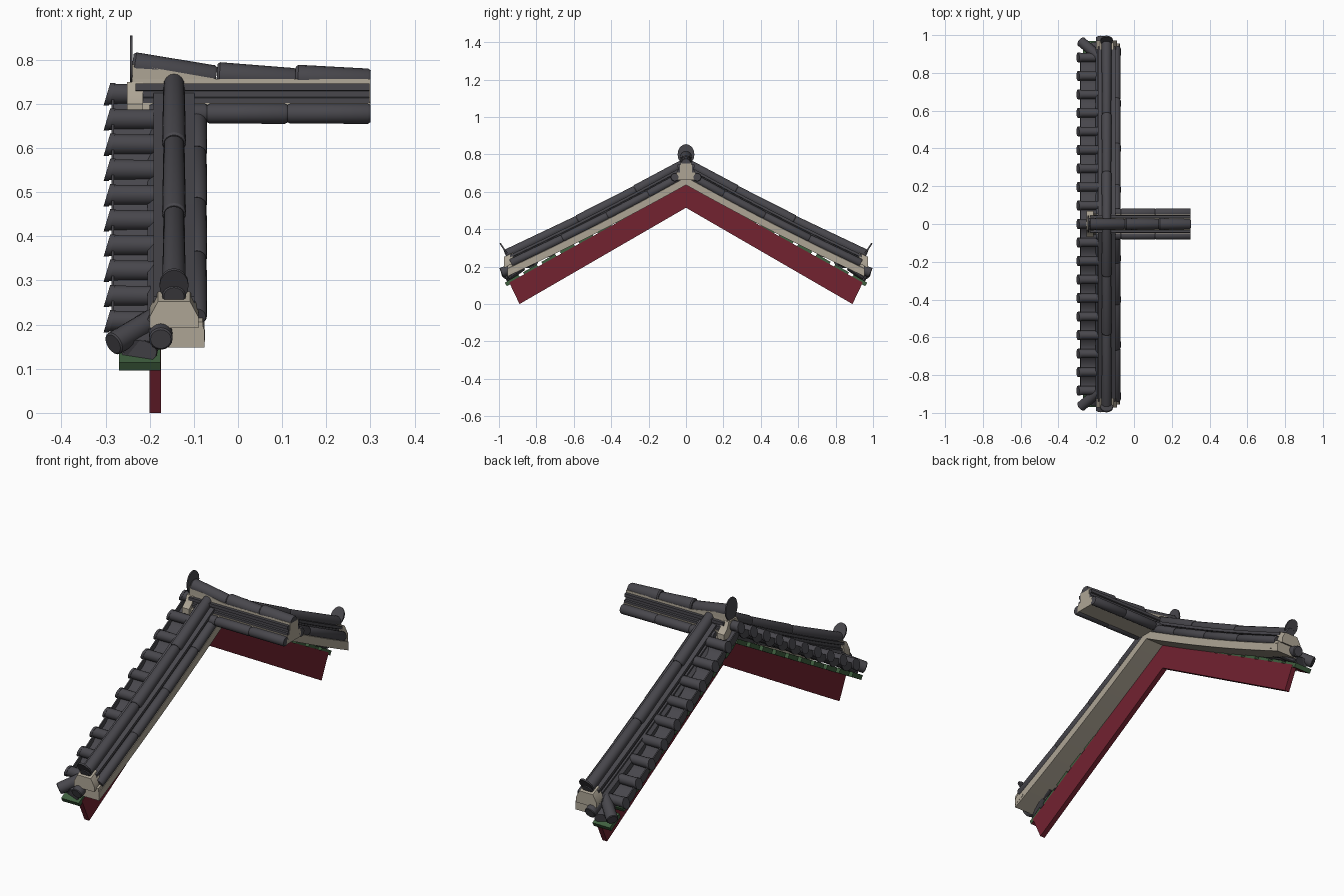
import bpy, bmesh, math
from mathutils import Vector as V

if "Cube" in bpy.data.objects:
    bpy.data.objects.remove(bpy.data.objects["Cube"])


def material(name, rgb):
    m = bpy.data.materials.new(name)
    m.diffuse_color = (*rgb, 1)
    m.use_nodes = True
    m.node_tree.nodes["Principled BSDF"].inputs["Base Color"].default_value = m.diffuse_color
    return m


GREY = material("slate grey", (0.065, 0.063, 0.073))
CREAM = material("cream plaster", (0.42, 0.375, 0.30))
RED = material("dark red paint", (0.17, 0.016, 0.03))
GREEN = material("dark green paint", (0.05, 0.115, 0.05))
parts = {}


def loft(name, mat, rings):
    """Skin closed rings of points, cap both ends, and add to the named part."""
    bm = parts.setdefault(name, (bmesh.new(), mat))[0]
    vs = [[bm.verts.new(p) for p in r] for r in rings]
    n = len(vs[0])
    for a, b in zip(vs, vs[1:]):
        for i in range(n):
            j = (i + 1) % n
            bm.faces.new((a[i], a[j], b[j], b[i]))
    bm.faces.new(vs[0])
    bm.faces.new(vs[-1])


def ring(c, axis, rx, rz, n=16):
    """Ellipse around c, facing along axis."""
    axis = V(axis).normalized()
    side = axis.cross(V((0, 0, 1))).normalized()
    up = side.cross(axis)
    return [V(c) + side * rx * math.cos(2 * math.pi * i / n)
            + up * rz * math.sin(2 * math.pi * i / n) for i in range(n)]


def tube(name, p, q, r0, r1, lip=0.006):
    """Round tile from p to q with softened ends."""
    p, q = V(p), V(q)
    d = (q - p).normalized()
    loft(name, GREY, [ring(p, d, r0 * .86, r0 * .86), ring(p + d * lip, d, r0, r0),
                      ring(q - d * lip, d, r1, r1), ring(q, d, r1 * .86, r1 * .86)])


def plate(name, c, axis, rx, rz, t=0.008):
    c, a = V(c), V(axis).normalized()
    loft(name, GREY, [ring(c, a, rx, rz), ring(c + a * t, a, rx, rz)])


def curve(y):
    """Height drop of the gable ridge, lifting softly at the eaves."""
    return -0.56 * abs(y) + 0.045 * (y / 0.95) ** 2


def sweep(name, mat, profile, y0, y1, n=16):
    """Run an (x, z) profile along the gable curve."""
    ys = [y0 + (y1 - y0) * i / n for i in range(n + 1)]
    loft(name, mat, [[V((x, y, z + curve(y))) for x, z in profile] for y in ys])


def mirror_profile(half, centre=0.0):
    return [(centre + a, z) for a, z in half] + [(centre - a, z) for a, z in reversed(half)]


# stepped courses shared by both ridges
COURSES = [(.047, .70), (.047, .714), (.039, .716), (.039, .729), (.046, .731), (.046, .746)]
CX = -0.145

# red bargeboard
board = [(0, .515), (.89, 0), (.945, .115), (0, .64)]
outline = [(y, z) for y, z in board] + [(-.945, .115), (-.89, 0)]
loft("bargeboard", RED, [[V((x, y, z)) for y, z in outline] for x in (-.2, -.175)])

# gable ridge: plaster bed, outer bed and courses
sweep("gable_plaster_bed", CREAM, [(-.19, .637), (-.076, .637), (-.076, .678), (-.11, .70), (-.17, .70), (-.19, .67)], -.955, .955, 32)
sweep("gable_outer_bed", GREY, [(-.205, .66), (-.18, .66), (-.18, .705), (-.192, .705), (-.205, .69)], -.93, .93, 32)
sweep("gable_courses", GREY, mirror_profile(COURSES, CX), -.94, .94, 32)

for s in (-1, 1):
    # moulded plaster block closing the ridge at the eave
    sweep("gable_end_moulding", CREAM, mirror_profile([(.055, .69), (.055, .715), (.036, .75)], CX), s * .925, s * .972, 2)
    sweep("gable_end_foot", CREAM, [(-.16, .65), (-.075, .65), (-.08, .695), (-.16, .695)], s * .9, s * .955, 2)
    # round capping tiles and inner flank tiles
    stops = [0, .27, .58, .965]
    for a, b in zip(stops, stops[1:]):
        tube("gable_cap_tiles", (CX, s * a, .757 + curve(a)), (CX, s * b, .757 + curve(b)), .024, .027)
    stops = [0, .2, .42, .66, .935]
    for a, b in zip(stops, stops[1:]):
        tube("gable_flank_tiles", (-.093, s * a, .698 + curve(a)), (-.093, s * b, .698 + curve(b)), .022, .023)
    plate("gable_end_plates", (CX, s * .967, .292), (0, s * .83, -.55), .033, .043)

    # short verge tiles along the outer edge
    for k in range(0 if s > 0 else 1, 10):
        y = s * .098 * k
        z = .722 - .583 * abs(y)
        rings = []
        for x, r in ((-.18, .023), (-.285, .024), (-.285, .026), (-.297, .026)):
            pts = ring((x, y, z), (1, 0, 0), r, r, 14)
            if x < -.2:
                pts = [p - V(((p.z - z) * -.3 + .0, 0, 0)) if x == 0 else V((p.x + (p.z - z) * .3, p.y, p.z)) for p in pts]
            rings.append(pts)
        loft("verge_tiles", GREY, rings)

    slope = math.atan(.583)
    u = V((0, s * math.cos(slope), -math.sin(slope)))
    nrm = V((0, s * math.sin(slope), math.cos(slope)))
    for k in range(9):
        # hollow trough tiles with drip ends
        y = .098 * (k + .5)
        c = V((0, s * y, .722 - .583 * y))
        arc = [(math.cos(t), math.sin(t)) for t in [math.pi + math.pi * i / 8 for i in range(9)]]
        prof = [u * .056 * a + nrm * .036 * b for a, b in arc]
        prof += [u * .05 * a + nrm * (.026 * b + .002) for a, b in reversed(arc)]
        loft("trough_tiles", GREY, [[c + p + V((x, 0, 0)) for p in prof] for x in (-.283, -.185)])
        drip = [u * .05 * a + nrm * .042 * b for a, b in arc]
        loft("drip_plates", GREY, [[c + p + V((x, 0, 0)) for p in drip] for x in (-.287, -.281)])
    for k in range(10):
        # painted rafter blocks under the verge
        y = .045 + .098 * k
        c = V((0, s * y, .65 - .565 * y))
        box = [u * a + nrm * b for a, b in ((-.042, -.011), (.042, -.011), (.042, .011), (-.042, .011))]
        loft("verge_rafters", GREEN, [[c + p + V((x, 0, 0)) for p in box] for x in (-.27, -.176)])

    # eave corner: diagonal tile, forward tile and drip
    tube("corner_tiles", (-.185, s * .885, .215), (-.283, s * .968, .156), .026, .027, .003)
    tube("corner_tiles", (-.175, s * .82, .235), (-.175, s * .988, .167), .025, .027, .003)
    plate("corner_drip", (-.222, s * .945, .14), (-.3, s, -.25), .042, .027)
    loft("corner_trough", GREY, [ring((-.2, s * .87, .2), (0, s, -.5), .045, .02),
                                 ring((-.222, s * .95, .145), (0, s, -.5), .042, .022)])

    # main ridge lower tiles
    for a, b in ((-.2, -.07), (-.07, .112), (.112, .3)):
        tube("ridge_flank_tiles", (a, s * .06, .678), (b, s * .06, .678), .0225, .023)


def extrude_x(name, mat, prof, x0, x1):
    loft(name, mat, [[V((x, y, z)) for y, z in prof] for x in (x0, x1)])


# main ridge: plaster core, courses and end moulding
extrude_x("ridge_plaster_core", CREAM, mirror_profile([(.056, .662), (.05, .702), (.033, .704), (.03, .757)]), -.235, .3)
extrude_x("ridge_courses", GREY, mirror_profile(COURSES), -.232, .2985)
loft("ridge_end_moulding", CREAM, [
    [V((x, y, z)) for y, z in mirror_profile([(.068, .672), (.068, .70), (.045, .72), (.032, .75)])]
    for x in (-.252, -.215)])

# plaster wedge lifting the outer end of the capping
wedge = [(-.24, .744), (.1, .744), (.1, .75), (-.05, .757), (-.24, .79)]
loft("ridge_wedge", CREAM, [[V((x, y, z)) for x, z in wedge] for y in (-.03, .03)])

# main ridge capping tiles and upright end plate
caps = [((-.24, .787), (-.05, .759)), ((-.048, .764), (.132, .753)), ((.13, .758), (.3, .752))]
for (xa, za), (xb, zb) in caps:
    tube("ridge_cap_tiles", (xa, 0, za), (xb, 0, zb), .031, .028)
plate("ridge_end_plate", (-.245, 0, .80), (1, 0, 0), .045, .055, .006)

# turn the gathered geometry into objects
for name, (bm, mat) in parts.items():
    bmesh.ops.recalc_face_normals(bm, faces=bm.faces)
    for f in bm.faces:
        f.smooth = True
        if name == "verge_rafters" and f.normal.z < -.7:
            f.material_index = 1  # red undersides
    me = bpy.data.meshes.new(name)
    bm.to_mesh(me)
    bm.free()
    me.materials.append(mat)
    if name == "verge_rafters":
        me.materials.append(RED)
    me.set_sharp_from_angle(angle=math.radians(32))
    bpy.context.collection.objects.link(bpy.data.objects.new(name, me))
